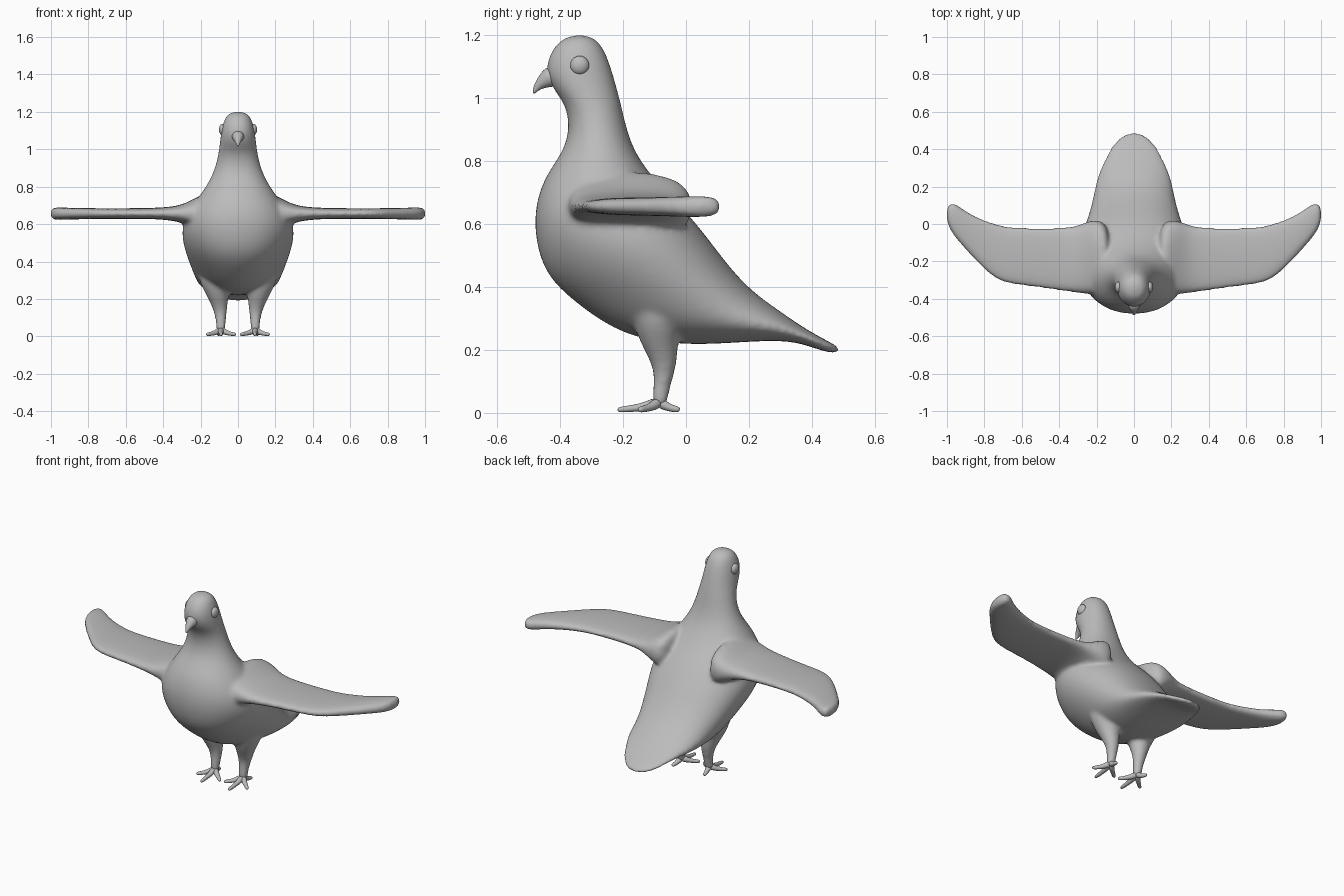
import bpy, bmesh, math
from mathutils import Vector

grey = bpy.data.materials.new("plain grey")
grey.diffuse_color = (0.5, 0.5, 0.5, 1)


def loft(bm, rings):
    """Skin a list of equal-length point rings and cap both ends."""
    vs = [[bm.verts.new(p) for p in r] for r in rings]
    n = len(vs[0])
    for a, b in zip(vs, vs[1:]):
        for i in range(n):
            j = (i + 1) % n
            bm.faces.new((a[i], a[j], b[j], b[i]))
    bm.faces.new(vs[0][::-1])
    bm.faces.new(vs[-1])


def tube(bm, pts, n=10):
    """Round tube; each point is (x, y, z, radius)."""
    ps = [Vector(p[:3]) for p in pts]
    rings = []
    for k, p in enumerate(ps):
        d = (ps[min(k + 1, len(ps) - 1)] - ps[max(k - 1, 0)]).normalized()
        u = d.cross(Vector((0.31, 0.95, 0.05))).normalized()
        v = d.cross(u)
        rings.append([p + (u * math.cos(t) + v * math.sin(t)) * pts[k][3]
                      for t in (2 * math.pi * i / n for i in range(n))])
    loft(bm, rings)


def finish(name, bm, subsurf=1):
    bmesh.ops.recalc_face_normals(bm, faces=bm.faces)
    for f in bm.faces:
        f.smooth = True
    me = bpy.data.meshes.new(name)
    bm.to_mesh(me)
    bm.free()
    me.materials.append(grey)
    ob = bpy.data.objects.new(name, me)
    bpy.context.collection.objects.link(ob)
    if subsurf:
        ob.modifiers.new("round", 'SUBSURF').levels = subsurf
        ob.modifiers["round"].render_levels = subsurf
    return ob


# Body sections: back (y, z), front (y, z), half width, skew towards the back
SECTIONS = [
    (-0.315, 1.203, -0.375, 1.20, 0.035, 0), (-0.27, 1.18, -0.42, 1.17, 0.07, 0),
    (-0.24, 1.11, -0.452, 1.10, 0.09, 0), (-0.218, 1.03, -0.43, 1.035, 0.098, 0),
    (-0.205, 0.98, -0.385, 0.985, 0.105, 0), (-0.19, 0.91, -0.37, 0.91, 0.12, 0),
    (-0.16, 0.82, -0.39, 0.83, 0.155, 0), (-0.08, 0.72, -0.455, 0.75, 0.22, 0),
    (0.00, 0.645, -0.488, 0.64, 0.29, 0), (0.07, 0.56, -0.48, 0.53, 0.307, 0.05),
    (0.13, 0.48, -0.445, 0.43, 0.285, 0.12), (0.19, 0.41, -0.35, 0.345, 0.255, 0.18),
    (0.25, 0.36, -0.20, 0.24, 0.225, 0.22), (0.30, 0.325, 0.0, 0.212, 0.205, 0.25),
    (0.34, 0.295, 0.19, 0.226, 0.185, 0.2), (0.39, 0.262, 0.33, 0.232, 0.15, 0),
    (0.44, 0.234, 0.41, 0.205, 0.115, 0), (0.475, 0.216, 0.465, 0.188, 0.07, 0),
    (0.488, 0.206, 0.484, 0.192, 0.035, 0)]
N = 20
bm = bmesh.new()
rings = []
for by, bz, fy, fz, w, k in SECTIONS:
    ring = []
    for i in range(N):
        t = 2 * math.pi * i / N
        c, s = math.cos(t), math.sin(t)
        x = w * math.copysign(abs(s) ** 0.9, s) * (1 + k * c)
        ring.append((x, (by + fy) / 2 + c * (by - fy) / 2, (bz + fz) / 2 + c * (bz - fz) / 2))
    rings.append(ring)
loft(bm, rings)

# Wing stations: leading (x, y), trailing (x, y), bottom z, top z
WING = [(0.12, -0.38, 0.12, 0.02, 0.50, 0.80), (0.21, -0.385, 0.23, 0.03, 0.57, 0.745),
        (0.30, -0.372, 0.30, -0.008, 0.61, 0.70), (0.41, -0.358, 0.40, -0.018, 0.626, 0.688),
        (0.55, -0.337, 0.54, -0.018, 0.628, 0.685), (0.69, -0.322, 0.67, -0.016, 0.628, 0.685),
        (0.77, -0.28, 0.77, 0.012, 0.627, 0.685), (0.89, -0.15, 0.85, 0.042, 0.625, 0.687),
        (0.975, -0.055, 0.91, 0.078, 0.622, 0.689), (1.002, 0.01, 0.95, 0.108, 0.622, 0.69),
        (1.003, 0.08, 0.985, 0.114, 0.63, 0.682)]
for side in (-1, 1):
    rings = []
    for lx, ly, tx, ty, zb, zt in WING:
        ring = []
        for i in range(16):
            t = 2 * math.pi * i / 16
            c, s = math.cos(t), math.sin(t)
            f = (1 - c) / 2
            ring.append((side * (lx + (tx - lx) * f), ly + (ty - ly) * f,
                         (zb + zt) / 2 + math.copysign(abs(s) ** 0.6, s) * (zt - zb) / 2))
        rings.append(ring)
    loft(bm, rings)
    # Thigh and shank
    tube(bm, [(side * x, y, z, r) for x, y, z, r in (
        (0.13, -0.09, 0.38, 0.09), (0.125, -0.09, 0.30, 0.085), (0.108, -0.085, 0.23, 0.062),
        (0.098, -0.07, 0.17, 0.045), (0.093, -0.07, 0.12, 0.033),
        (0.092, -0.08, 0.07, 0.026), (0.092, -0.085, 0.015, 0.026))], 14)

# Fuse body, wings and legs into one soft skin
body = finish("body_with_wings", bm, 2)
m = body.modifiers.new("fuse", 'REMESH')
m.mode, m.voxel_size, m.use_smooth_shade = 'VOXEL', 0.011, True
m = body.modifiers.new("soften", 'SMOOTH')
m.factor, m.iterations = 0.5, 6

# Feet: three front toes and one back toe each
for side, name in ((-1, "left_foot"), (1, "right_foot")):
    bm = bmesh.new()
    for tx, ty in ((0.09, -0.218), (0.012, -0.15), (0.168, -0.15), (0.105, -0.02)):
        a, b = Vector((0.092, -0.085)), Vector((tx, ty))
        path = []
        for f, z, r in ((0, 0.035, 0.021), (0.3, 0.022, 0.016), (0.6, 0.014, 0.012),
                        (0.92, 0.011, 0.011), (1, 0.009, 0.006)):
            p = a.lerp(b, f)
            path.append((side * p.x, p.y, z, r))
        tube(bm, path, 8)
    for v in bm.verts:
        v.co.z = max(v.co.z, 0)
    finish(name, bm)

# Hooked beak
bm = bmesh.new()
tube(bm, [(0, -0.415, 1.075, 0.04), (0, -0.442, 1.062, 0.031), (0, -0.464, 1.046, 0.018),
          (0, -0.478, 1.03, 0.010), (0, -0.485, 1.015, 0.004)], 12)
finish("beak", bm)

# Eyes
for side, name in ((-1, "left_eye"), (1, "right_eye")):
    bm = bmesh.new()
    bmesh.ops.create_uvsphere(bm, u_segments=20, v_segments=12, radius=1)
    for v in bm.verts:
        v.co = Vector((side * 0.083 + v.co.x * 0.019, -0.338 + v.co.y * 0.03, 1.105 + v.co.z * 0.03))
    finish(name, bm, 0)
